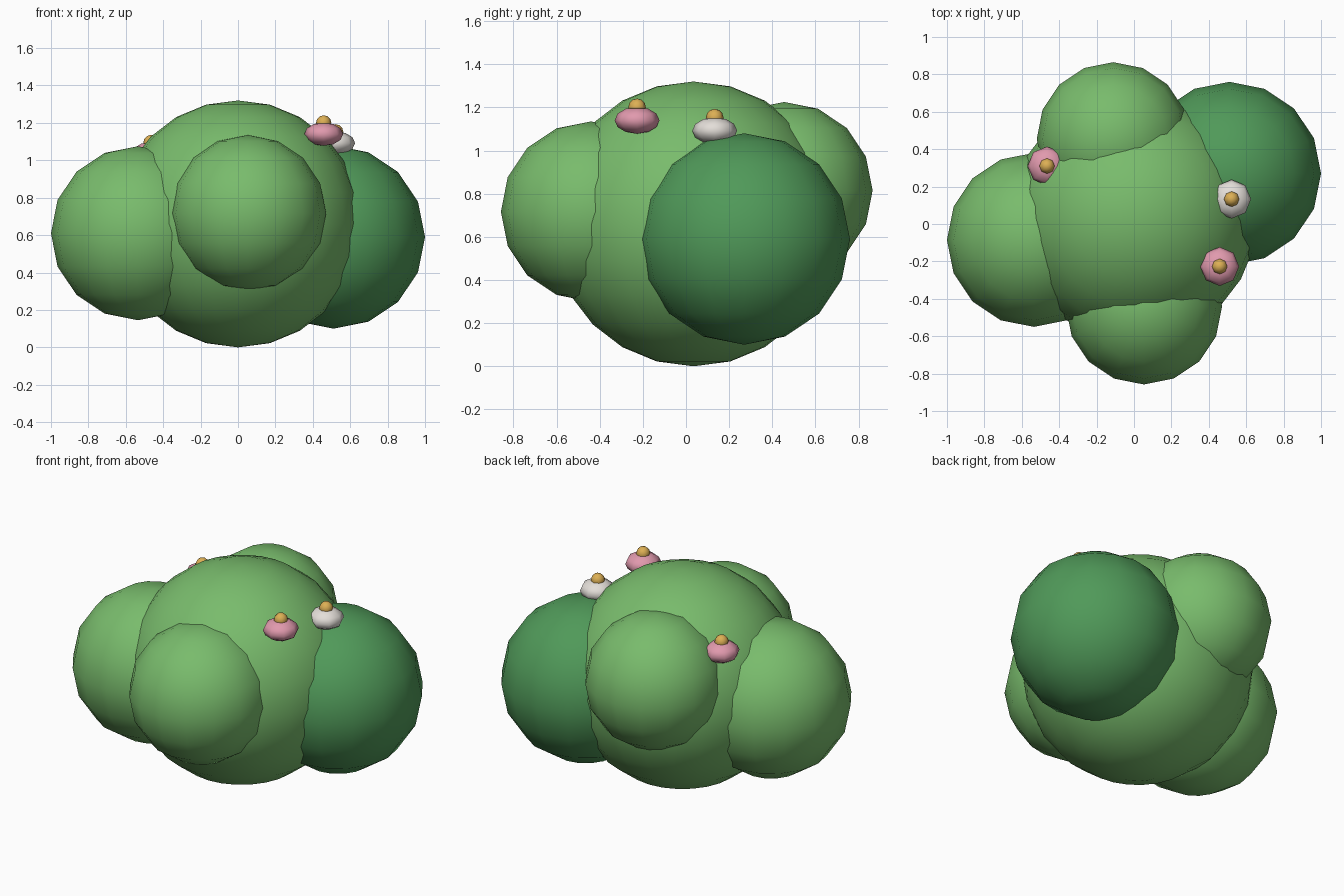
import bpy

cube = bpy.data.objects.get("Cube")
if cube:
    bpy.data.objects.remove(cube, do_unlink=True)


def material(name, rgb):
    mat = bpy.data.materials.new(name)
    mat.use_nodes = True
    color = (*rgb, 1)
    mat.diffuse_color = color
    mat.node_tree.nodes["Principled BSDF"].inputs["Base Color"].default_value = color
    return mat


leaf = material("leaf green", (0.19, 0.5, 0.15))
dark_leaf = material("dark leaf green", (0.08, 0.32, 0.10))
pink = material("petal pink", (0.75, 0.32, 0.42))
white = material("petal white", (0.77, 0.73, 0.69))
yellow = material("flower centre yellow", (0.72, 0.43, 0.09))


def ball(name, center, radius, mat, segments=16, rings=8, flatten=1.0):
    bpy.ops.mesh.primitive_uv_sphere_add(
        segments=segments, ring_count=rings, radius=radius, location=center)
    obj = bpy.context.object
    obj.name = name
    obj.scale.z = flatten
    bpy.ops.object.transform_apply(location=False, rotation=False, scale=True)
    bpy.ops.object.shade_smooth()
    obj.data.materials.append(mat)
    return obj


# Foliage: one large mass with four smaller clumps around it
ball("main_foliage", (0, 0.035, 0.66), 0.66, leaf, 24, 12)
ball("right_foliage", (-0.535, -0.085, 0.61), 0.465, leaf)
ball("left_foliage", (0.51, 0.27, 0.59), 0.49, dark_leaf)
ball("front_foliage", (0.053, -0.44, 0.717), 0.418, leaf)
ball("back_foliage", (-0.11, 0.455, 0.815), 0.41, leaf)


# Flowers: a flattened petal disc with a round centre on top
def flower(name, x, y, z, petal_mat):
    ball(name + "_petals", (x, y, z), 0.104, petal_mat, 8, 6, 0.6)
    ball(name + "_centre", (x, y, z + 0.06), 0.041, yellow, 8, 6)


flower("front_flower", 0.458, -0.227, 1.14, pink)
flower("left_flower", 0.522, 0.133, 1.092, white)
flower("back_flower", -0.465, 0.31, 1.035, pink)
